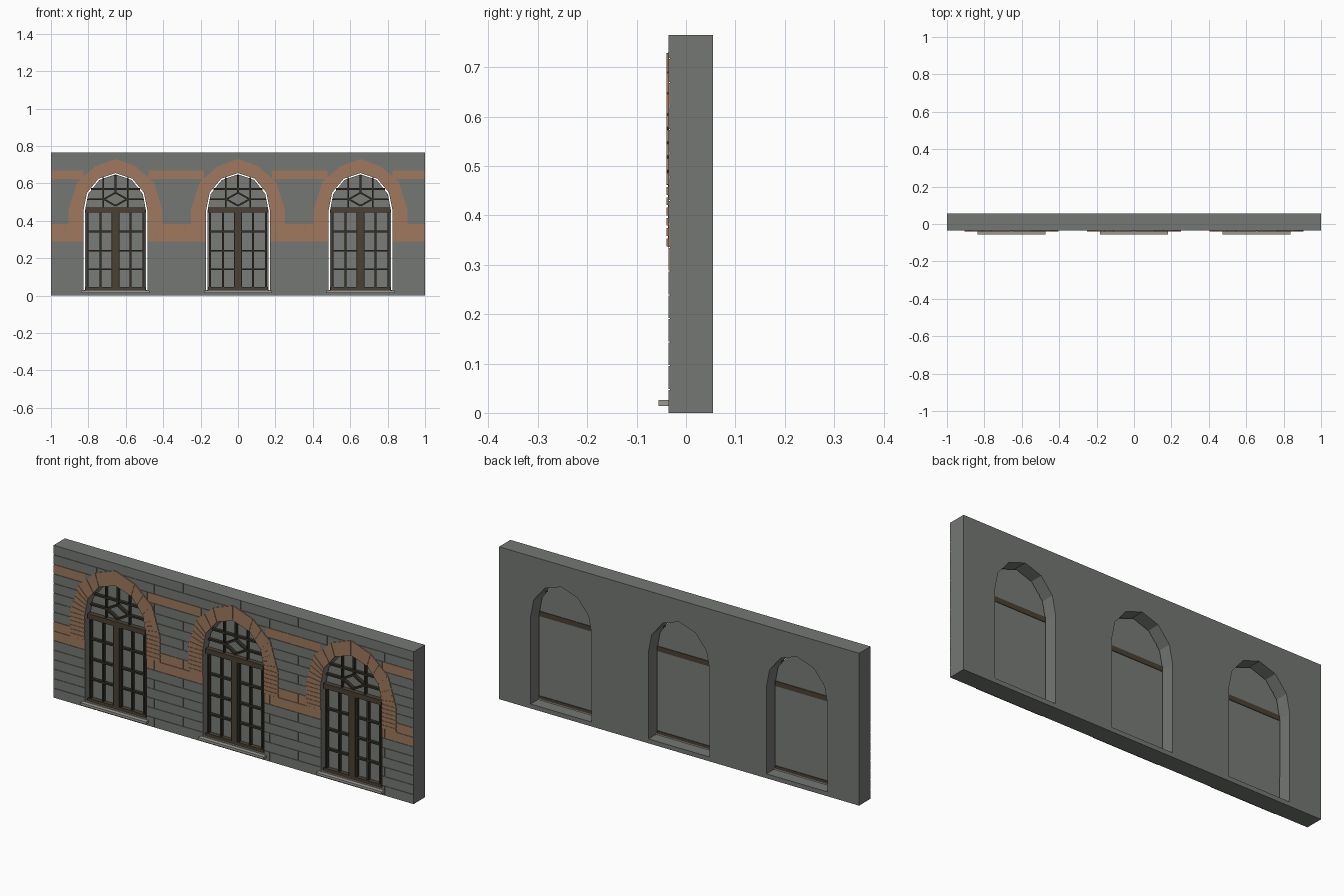
import bpy, bmesh
from mathutils import Vector

if "Cube" in bpy.data.objects:
    bpy.data.objects.remove(bpy.data.objects["Cube"])

CENTRES = (-0.655, 0.0, 0.655)
FRONT, BACK, TOP = -0.035, 0.055, 0.765
COURSES = 16
COURSE = TOP / COURSES
GAP = 0.001  # half of a mortar joint


def material(name, r, g, b):
    m = bpy.data.materials.new(name)
    m.use_nodes = True
    m.diffuse_color = (r, g, b, 1)
    m.node_tree.nodes["Principled BSDF"].inputs["Base Color"].default_value = (r, g, b, 1)
    return m


STONE = material("grey stone", 0.175, 0.185, 0.172)
BRICK = material("terracotta stone", 0.35, 0.19, 0.11)
WOOD = material("brown frame", 0.07, 0.053, 0.033)
DARK = material("dark glazing bar", 0.035, 0.03, 0.02)
GLASS = material("grey glass", 0.19, 0.2, 0.188)
SILL = material("pale sill stone", 0.33, 0.32, 0.285)


def finish(name, bm, *mats):
    bmesh.ops.recalc_face_normals(bm, faces=bm.faces)
    mesh = bpy.data.meshes.new(name)
    bm.to_mesh(mesh)
    bm.free()
    for m in mats:
        mesh.materials.append(m)
    obj = bpy.data.objects.new(name, mesh)
    bpy.context.collection.objects.link(obj)
    return obj


def prism(bm, points, y0, y1, mat=0):
    """Extrude an (x, z) outline from y0 to y1."""
    face = bm.faces.new([bm.verts.new((x, y0, z)) for x, z in points])
    new = bmesh.ops.extrude_face_region(bm, geom=[face])["geom"]
    verts = [v for v in new if isinstance(v, bmesh.types.BMVert)]
    bmesh.ops.translate(bm, vec=(0, y1 - y0, 0), verts=verts)
    for f in {f for v in list(face.verts) + verts for f in v.link_faces}:
        f.material_index = mat


def box(bm, x0, x1, y0, y1, z0, z1, mat=0):
    prism(bm, [(x0, z0), (x1, z0), (x1, z1), (x0, z1)], y0, y1, mat)


def bar(bm, a, b, width, y0, y1):
    """Straight bar between two (x, z) points."""
    a, b = Vector(a), Vector(b)
    d = (b - a).normalized() * width / 2
    n = Vector((-d.y, d.x))
    prism(bm, [a + n, a - n, b - n, b + n], y0, y1)


def ring(bm, points, width, y0, y1):
    """Border of an outline, set inward and given depth."""
    face = bm.faces.new([bm.verts.new((x, y0, z)) for x, z in points])
    border = bmesh.ops.inset_region(bm, faces=[face], thickness=width,
                                    use_even_offset=True)["faces"]
    bmesh.ops.delete(bm, geom=[face], context='FACES_ONLY')
    new = bmesh.ops.extrude_face_region(bm, geom=border)["geom"]
    bmesh.ops.translate(bm, vec=(0, y1 - y0, 0),
                        verts=[v for v in new if isinstance(v, bmesh.types.BMVert)])


def mirrored(half):
    """Close a right-hand outline that ends on the centre line."""
    return half + [(-x, z) for x, z in reversed(half) if x > 0]


def copies(obj):
    for cx in CENTRES[1:]:
        twin = obj.copy()
        twin.location.x = cx
        bpy.context.collection.objects.link(twin)
    obj.location.x = CENTRES[0]


inner = [(0.17, 0.46), (0.152, 0.55), (0.09, 0.625), (0, 0.655)]
outer = [(0.25, 0.46), (0.205, 0.605), (0.11, 0.69), (0, 0.73)]
opening = mirrored([(0.17, 0.022)] + inner)

# Cutter for the three pointed openings
bm = bmesh.new()
for cx in CENTRES:
    prism(bm, [(x + cx, z) for x, z in opening], -0.2, 0.2)
cutter = finish("opening_cutter", bm)
cutter.hide_render = True


def cut(obj):
    mod = obj.modifiers.new("openings", 'BOOLEAN')
    mod.object, mod.operation, mod.solver = cutter, 'DIFFERENCE', 'EXACT'
    bpy.context.view_layer.objects.active = obj
    bpy.ops.object.modifier_apply(modifier=mod.name)


# Wall core
bm = bmesh.new()
box(bm, -1, 1, FRONT + 0.003, BACK, 0, TOP)
cut(finish("wall_core", bm, STONE))

# Facing blocks in running bond, with terracotta courses
bm = bmesh.new()
for row in range(COURSES):
    if row == 13:
        edges = [-1, -0.825, -0.48, -0.18, 0.18, 0.48, 0.825, 1]
    else:
        shift = 0.16 * (row % 2)
        inside = [-1.08 + shift + 0.32 * i for i in range(8)]
        edges = [-1] + [e for e in inside if -0.98 < e < 0.98] + [1]
    for i, (x0, x1) in enumerate(zip(edges, edges[1:])):
        brown = row in (6, 7) or (row == 13 and i % 2 == 0)
        box(bm, x0 + GAP * (x0 > -1), x1 - GAP * (x1 < 1), FRONT, FRONT + 0.0032,
            row * COURSE + GAP * (row > 0),
            (row + 1) * COURSE - GAP * (row < COURSES - 1), int(brown))
cut(finish("facing_blocks", bm, STONE, BRICK))
bpy.data.objects.remove(cutter)

# Arch surround: backing plate, thin jamb bricks and larger wedge stones
base = 7 * COURSE
bm = bmesh.new()
inside = mirrored([(0.17, base)] + inner)
outside = mirrored([(0.25, base)] + outer)
for (a, b), (c, d) in zip(zip(inside, inside[1:]), zip(outside, outside[1:])):
    prism(bm, [a, c, d, b], FRONT - 0.0015, FRONT + 0.001)
for side in (1, -1):
    ins, outs = [(0.17, base)] + inner, [(0.25, base)] + outer
    for k, count in enumerate((6, 5, 2, 1)):
        a, b, c, d = (Vector(p) for p in (ins[k], ins[k + 1], outs[k], outs[k + 1]))
        for i in range(count):
            t0, t1 = i / count + 0.02, (i + 1) / count - 0.02
            quad = [a.lerp(b, t0), c.lerp(d, t0), c.lerp(d, t1), a.lerp(b, t1)]
            prism(bm, [(side * p.x, p.y) for p in quad], FRONT - 0.004, FRONT)
copies(finish("arch_surround", bm, BRICK))

# Window frame with transom and mullion
bm = bmesh.new()
ring(bm, opening, 0.018, -0.032, 0.0)
box(bm, -0.16, 0.16, -0.03, 0.0, 0.445, 0.47)
box(bm, -0.015, 0.015, -0.028, -0.006, 0.03, 0.45)
box(bm, -0.16, 0.16, -0.028, 0.0, 0.03, 0.045)
copies(finish("window_frame", bm, WOOD))

# Glazing bars: casement grid and arched tracery
bm = bmesh.new()
Y0, Y1, W = -0.022, -0.006, 0.009
ring(bm, mirrored([(0.155, 0.466)] + [(x * 0.91, z - 0.015) for x, z in inner[1:]]),
     0.008, -0.026, Y1)
for z in (0.14, 0.24, 0.342):
    bar(bm, (-0.155, z), (0.155, z), W, Y0, Y1)
diamond = [(0.062, 0.515), (0, 0.55), (-0.062, 0.515), (0, 0.48)]
for a, b in zip(diamond, diamond[1:] + diamond[:1]):
    bar(bm, a, b, W, Y0 - 0.002, Y1)
bar(bm, (-0.13, 0.57), (0.13, 0.57), W, Y0, Y1)
bar(bm, (0, 0.55), (0, 0.645), W, Y0, Y1)
for s in (1, -1):
    bar(bm, (s * 0.08, 0.04), (s * 0.08, 0.45), W, Y0, Y1)
    bar(bm, (s * 0.018, 0.04), (s * 0.018, 0.45), W, Y0 - 0.003, Y1)
    bar(bm, (s * 0.15, 0.04), (s * 0.15, 0.45), W, Y0 - 0.003, Y1)
    bar(bm, (s * 0.062, 0.515), (s * 0.15, 0.515), W, Y0, Y1)
    bar(bm, (s * 0.065, 0.465), (s * 0.065, 0.63), W * 0.8, Y0, Y1)
copies(finish("glazing_bars", bm, DARK))

# Glass pane
bm = bmesh.new()
prism(bm, mirrored([(0.163, 0.03)] + [(x * 0.96, z - 0.007) for x, z in inner]), -0.007, -0.003)
copies(finish("glass_pane", bm, GLASS))

# Projecting sill
bm = bmesh.new()
box(bm, -0.182, 0.182, -0.056, FRONT + 0.002, 0.014, 0.026)
box(bm, -0.169, 0.169, FRONT, -0.005, 0.018, 0.03)
copies(finish("window_sill", bm, SILL))
